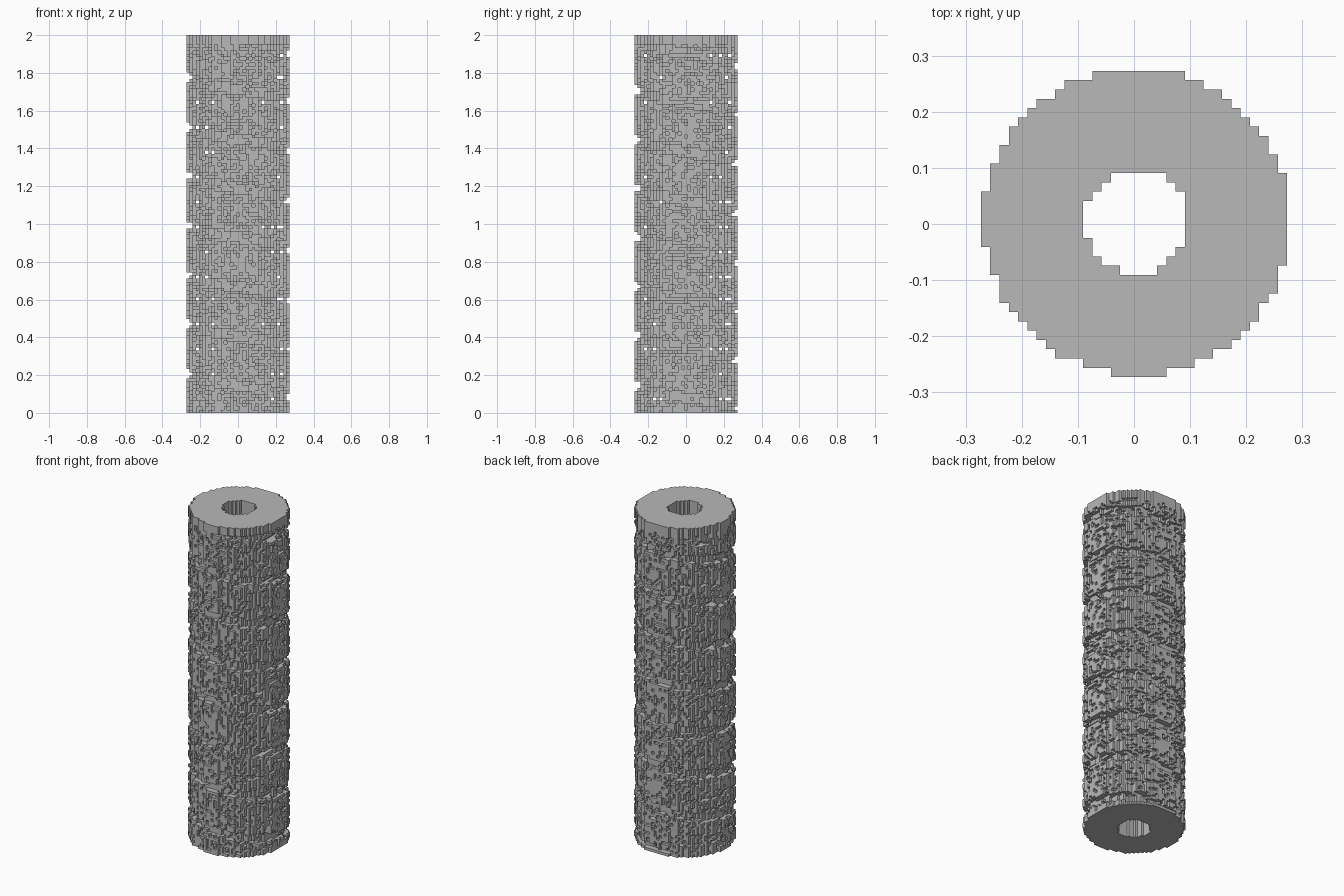
import bpy
import math
import random

random.seed(7)
cube = bpy.data.objects.get("Cube")
if cube:
    bpy.data.objects.remove(cube, do_unlink=True)

LAYERS = 121
HALF = 16                      # cells either side of the centre
CELL = 2.0 / LAYERS
OFFSET = 0.3                   # axis sits slightly off the cell grid
OUTER = math.sqrt(273.5)
BORE = math.sqrt(32)
PITCH = 0.2607 / CELL          # one turn of the spiral groove
START = 0.34 / CELL

# Stone-like grey
grey = bpy.data.materials.new("plain_grey")
grey.use_nodes = True
colour = (0.48, 0.48, 0.48, 1)
grey.diffuse_color = colour
grey.node_tree.nodes["Principled BSDF"].inputs["Base Color"].default_value = colour


def in_groove(x, y, k):
    """True near the left-handed spiral groove."""
    turn = math.atan2(y, x) / math.tau
    gap = (k + 0.5 - START) / PITCH + turn
    return abs(gap - round(gap)) * PITCH < 1.6


def is_solid(i, j, k):
    x, y = i - OFFSET, j - OFFSET
    r = math.hypot(x, y)
    if r < BORE or r > OUTER:
        return False
    depth = OUTER - r
    if k < 1 or k >= LAYERS - 3 or depth > 3:
        return True
    if in_groove(x, y, k):
        return depth > 1.6 + random.random() * 0.6
    if depth < 1:
        return random.random() > 0.33
    return depth > 2 or random.random() > 0.12


# Solid cells of the rough tube
span = range(-HALF, HALF + 1)
cells = {(i, j, k) for k in range(LAYERS) for i in span for j in span
         if is_solid(i, j, k)}

# Thin see-through slots, two rings per turn of the groove
for n in range(15):
    k = int((n + 0.575) * PITCH / 2)
    for axis in (0, 1):
        for c in (-13, -10, -8, 8, 11, 13, 14):
            chance = 0.6 if abs(c) > 12 else 0.3
            if random.random() < chance:
                for t in span:
                    cells.discard((c, t, k) if axis == 0 else (t, c, k))

# Skin: one square for each exposed side of a cell
index, faces = {}, []
for cell in sorted(cells):
    for a in range(3):
        u, v = (a + 1) % 3, (a + 2) % 3
        for side in (0, 1):
            near = list(cell)
            near[a] += 2 * side - 1
            if tuple(near) in cells:
                continue
            ring = []
            for du, dv in ((0, 0), (1, 0), (1, 1), (0, 1)):
                p = list(cell)
                p[a] += side
                p[u] += du
                p[v] += dv
                ring.append(index.setdefault(tuple(p), len(index)))
            faces.append(ring if side else ring[::-1])

verts = [((x - 0.5) * CELL, (y - 0.5) * CELL, z * CELL) for x, y, z in index]
mesh = bpy.data.meshes.new("rough_column")
mesh.from_pydata(verts, [], faces)
mesh.materials.append(grey)
mesh.update()
column = bpy.data.objects.new("rough_column", mesh)
bpy.context.collection.objects.link(column)
